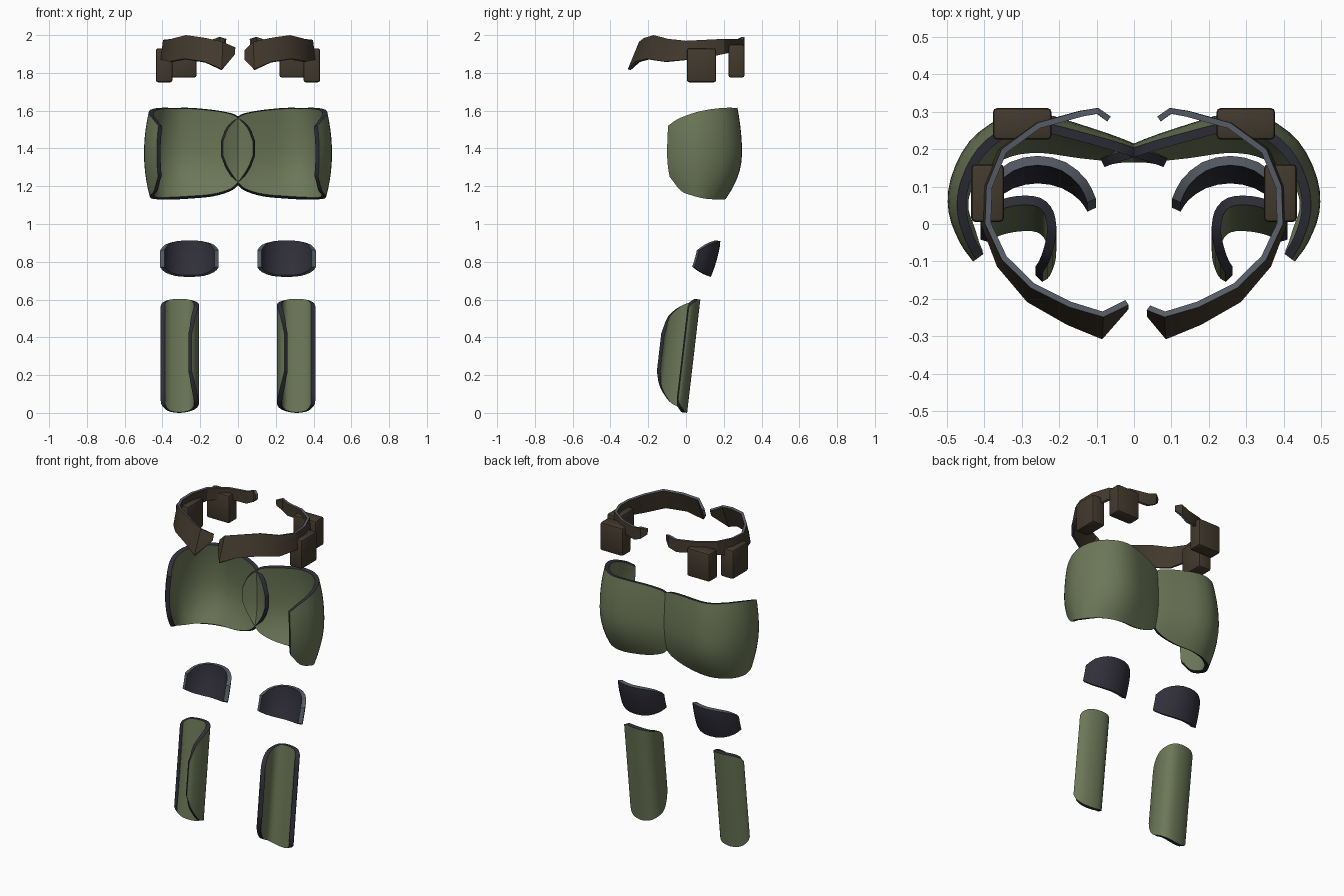
import bpy
import math
from mathutils import Vector

if "Cube" in bpy.data.objects:
    bpy.data.objects.remove(bpy.data.objects["Cube"])


def material(name, rgb):
    m = bpy.data.materials.new(name)
    m.diffuse_color = (*rgb, 1)
    m.use_nodes = True
    m.node_tree.nodes["Principled BSDF"].inputs["Base Color"].default_value = m.diffuse_color
    return m


GREEN = material("olive green", (0.150, 0.184, 0.096))
NAVY = material("dark navy", (0.030, 0.029, 0.043))
BROWN = material("dark brown", (0.055, 0.041, 0.026))
SLATE = material("slate edge", (0.095, 0.110, 0.135))


def spline(pts, n):
    """Smooth curve through the columns, n steps per span."""
    p = [Vector(q) for q in pts]
    p = [2 * p[0] - p[1]] + p + [2 * p[-1] - p[-2]]
    out = []
    for i in range(1, len(p) - 2):
        a, b, c, d = p[i - 1:i + 3]
        for k in range(n):
            t = k / n
            out.append(0.5 * (2 * b + (c - a) * t + (2 * a - 5 * b + 4 * c - d) * t ** 2
                              + (3 * b - a - 3 * c + d) * t ** 3))
    return out + [p[-2]]


def finish(ob, angle):
    bpy.ops.object.select_all(action='DESELECT')
    ob.select_set(True)
    bpy.context.view_layer.objects.active = ob
    for mod in list(ob.modifiers):
        bpy.ops.object.modifier_apply(modifier=mod.name)
    bpy.ops.object.shade_smooth_by_angle(angle=math.radians(angle))


def shell(name, columns, shape, side, thick, skin, rim, steps=3, rows=10, angle=35):
    """Curved plate from columns (x, y, z bottom, z top), thickened inward."""
    cols = spline([(*c,) for c in map(Vector, columns)], steps)
    zmin = min(c[2] for c in cols)
    zmax = max(c[3] for c in cols)
    verts, faces = [], []
    for x, y, zb, zt in cols:
        for j in range(rows + 1):
            z = zb + (zt - zb) * j / rows
            px, py = shape(x, y, (z - zmin) / (zmax - zmin))
            verts.append((side * px, py, z))
    r = rows + 1
    for i in range(len(cols) - 1):
        for j in range(rows):
            f = (i * r + j, (i + 1) * r + j, (i + 1) * r + j + 1, i * r + j + 1)
            faces.append(f if side > 0 else f[::-1])
    me = bpy.data.meshes.new(name)
    me.from_pydata(verts, [], faces)
    me.materials.append(skin)
    me.materials.append(rim)
    ob = bpy.data.objects.new(name, me)
    bpy.context.collection.objects.link(ob)
    s = ob.modifiers.new("thickness", 'SOLIDIFY')
    s.thickness = thick
    s.offset = -1
    s.material_offset_rim = 1
    finish(ob, angle)
    return ob


def box(name, lo, hi, mat, side):
    """Pouch with softened edges."""
    c = [(a + b) / 2 for a, b in zip(lo, hi)]
    bpy.ops.mesh.primitive_cube_add(size=1, location=(side * c[0], c[1], c[2]))
    ob = bpy.context.object
    ob.name = name
    ob.scale = [b - a for a, b in zip(lo, hi)]
    bpy.ops.object.transform_apply(location=False, rotation=False, scale=True)
    b = ob.modifiers.new("soft edges", 'BEVEL')
    b.width = 0.012
    b.segments = 2
    ob.data.materials.append(mat)
    finish(ob, 35)


# Hip plate: wraps from the front edge around the side and past the middle of the back
HIP = [(0.43, -0.10, 1.25, 1.52), (0.465, -0.05, 1.175, 1.555), (0.495, 0.03, 1.15, 1.585),
       (0.49, 0.12, 1.135, 1.605), (0.44, 0.22, 1.13, 1.615), (0.35, 0.285, 1.13, 1.615),
       (0.25, 0.295, 1.135, 1.615), (0.14, 0.265, 1.145, 1.605), (0.05, 0.235, 1.17, 1.59),
       (0.0, 0.215, 1.205, 1.57), (-0.06, 0.19, 1.29, 1.51), (-0.09, 0.175, 1.36, 1.44)]


def hip_shape(x, y, t):
    low, high = max(0, 1 - 2 * t) ** 2, max(0, 2 * t - 1) ** 2
    if x > 0.22:
        x = 0.22 + (x - 0.22) * (1 - 0.125 * low - 0.11 * high)
    return x, 0.05 + (y - 0.05) * (1 - 0.36 * low - 0.10 * high)


# Calf guard: long inner arm, short outer arm, open to the front
CALF = [(0.41, -0.015, 0.07, 0.56), (0.403, 0.0, 0.04, 0.58), (0.37, 0.025, 0.01, 0.597),
        (0.31, 0.04, 0.0, 0.6), (0.25, 0.035, 0.01, 0.597), (0.215, 0.0, 0.03, 0.585),
        (0.208, -0.06, 0.06, 0.565), (0.225, -0.12, 0.14, 0.51), (0.245, -0.145, 0.22, 0.42)]


def calf_shape(x, y, t):
    return x, y + 0.07 * (t - 0.5)


# Knee pad: symmetrical arc about its own middle
HALF = [(0.155, 0.075, 0.77, 0.86), (0.13, 0.12, 0.745, 0.89), (0.075, 0.165, 0.725, 0.907)]
KNEE = ([(0.257 + d, *q) for d, *q in HALF] + [(0.257, 0.182, 0.72, 0.91)]
        + [(0.257 - d, *q) for d, *q in HALF[::-1]])


def knee_shape(x, y, t):
    return x, y - 0.05 * (1 - t) ** 1.5


# Belt half: wide flared front, thin uneven rear end
BELT = [(0.085, -0.308, 1.82, 1.965), (0.18, -0.285, 1.86, 1.985), (0.29, -0.225, 1.875, 2.0),
        (0.37, -0.12, 1.86, 1.98), (0.415, 0.0, 1.87, 1.97), (0.412, 0.1, 1.88, 1.975),
        (0.37, 0.2, 1.90, 1.98), (0.27, 0.27, 1.915, 1.98), (0.15, 0.302, 1.90, 1.975),
        (0.1, 0.31, 1.92, 1.99), (0.065, 0.287, 1.95, 1.98)]


def belt_shape(x, y, t):
    t = max(0, t)
    return x * (1 - 0.05 * t), y * (1 - 0.24 * t) if y < 0 else y


for side, word in ((1, "right"), (-1, "left")):
    shell("hip_plate_" + word, HIP, hip_shape, side, 0.025, GREEN, NAVY)
    shell("calf_guard_" + word, CALF, calf_shape, side, 0.025, GREEN, NAVY)
    shell("knee_pad_" + word, KNEE, knee_shape, side, 0.025, NAVY, SLATE, steps=2, rows=6)
    # The two front belt tips differ slightly
    tip = (0.035, -0.265, 1.87, 1.92) if side > 0 else (0.015, -0.255, 1.90, 1.935)
    shell("belt_" + word, [tip] + BELT, belt_shape, side, 0.016, BROWN, SLATE,
          steps=1, rows=3, angle=25)
    box("rear_pouch_" + word, (0.22, 0.225, 1.775), (0.377, 0.31, 1.95), BROWN, side)
    box("side_pouch_" + word, (0.347, 0.005, 1.75), (0.435, 0.16, 1.93), BROWN, side)
